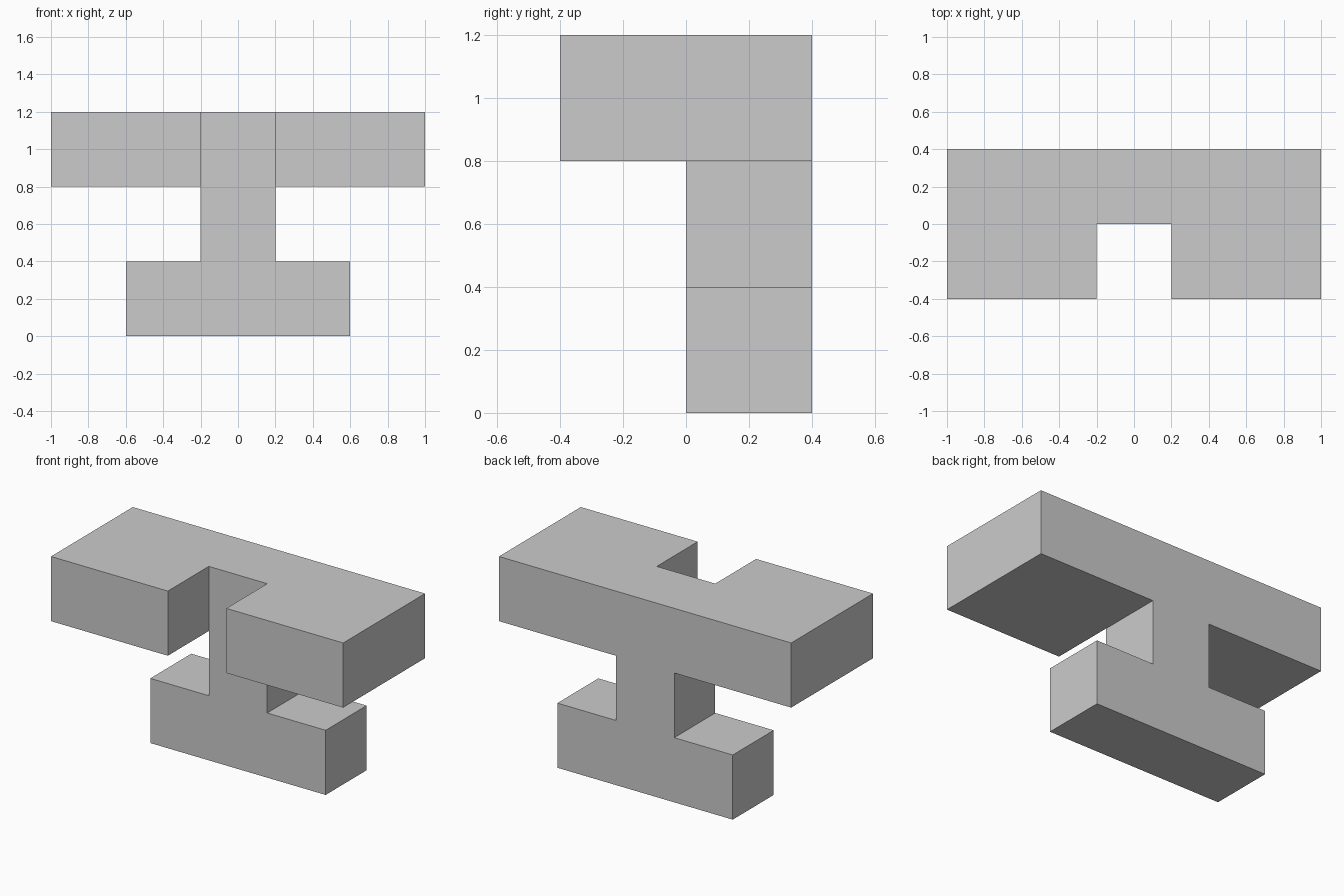
import bpy
import bmesh
from mathutils import Vector

if "Cube" in bpy.data.objects:
    bpy.data.objects.remove(bpy.data.objects["Cube"])

U = 0.4  # block module

grey = bpy.data.materials.new("light grey")
grey.diffuse_color = (0.6, 0.6, 0.6, 1.0)
grey.use_nodes = True
grey.node_tree.nodes["Principled BSDF"].inputs["Base Color"].default_value = grey.diffuse_color

bm = bmesh.new()


def add_face(points):
    return bm.faces.new([bm.verts.new((x, 0.0, z)) for x, z in points])


def extrude(faces, dy):
    new = bmesh.ops.extrude_face_region(bm, geom=faces)["geom"]
    verts = [g for g in new if isinstance(g, bmesh.types.BMVert)]
    bmesh.ops.translate(bm, verts=verts, vec=Vector((0, dy, 0)))
    return [g for g in new if isinstance(g, bmesh.types.BMFace)]


# Front plane of the back slab: foot and stem in one face, plus two arm faces
half = [(1.5 * U, 0), (1.5 * U, U), (U / 2, U), (U / 2, 2 * U), (U / 2, 3 * U)]
add_face(half + [(-x, z) for x, z in reversed(half)])
for s in (-1, 1):
    add_face([(s * U / 2, 2 * U), (s * 2.5 * U, 2 * U),
              (s * 2.5 * U, 3 * U), (s * U / 2, 3 * U)])
bmesh.ops.remove_doubles(bm, verts=bm.verts[:], dist=1e-5)
bmesh.ops.recalc_face_normals(bm, faces=bm.faces[:])

# Back slab: push the whole outline to the back, keeping the front faces
front = bm.faces[:]
back = bmesh.ops.duplicate(bm, geom=front)["geom"]
copies = [g for g in back if isinstance(g, bmesh.types.BMFace)]
extrude(copies, U)
bmesh.ops.delete(bm, geom=[f for f in copies if f.is_valid], context="FACES_ONLY")
bmesh.ops.remove_doubles(bm, verts=bm.verts[:], dist=1e-5)

# Arms: pull the two upper outer faces forward
arms = [f for f in bm.faces
        if all(abs(v.co.y) < 1e-4 for v in f.verts)
        and all(v.co.z > 2 * U - 1e-4 for v in f.verts)
        and abs(f.calc_center_median().x) > U]
for f in arms:
    extrude([f], -U)
    if f.is_valid:
        bm.faces.remove(f)

# Merge coplanar faces into clean flat sides
bmesh.ops.remove_doubles(bm, verts=bm.verts[:], dist=1e-5)
bmesh.ops.recalc_face_normals(bm, faces=bm.faces[:])
bmesh.ops.dissolve_limit(bm, angle_limit=0.01, verts=bm.verts[:], edges=bm.edges[:])

mesh = bpy.data.meshes.new("block_stand")
bm.to_mesh(mesh)
bm.free()
mesh.materials.append(grey)
obj = bpy.data.objects.new("block_stand", mesh)
bpy.context.collection.objects.link(obj)
